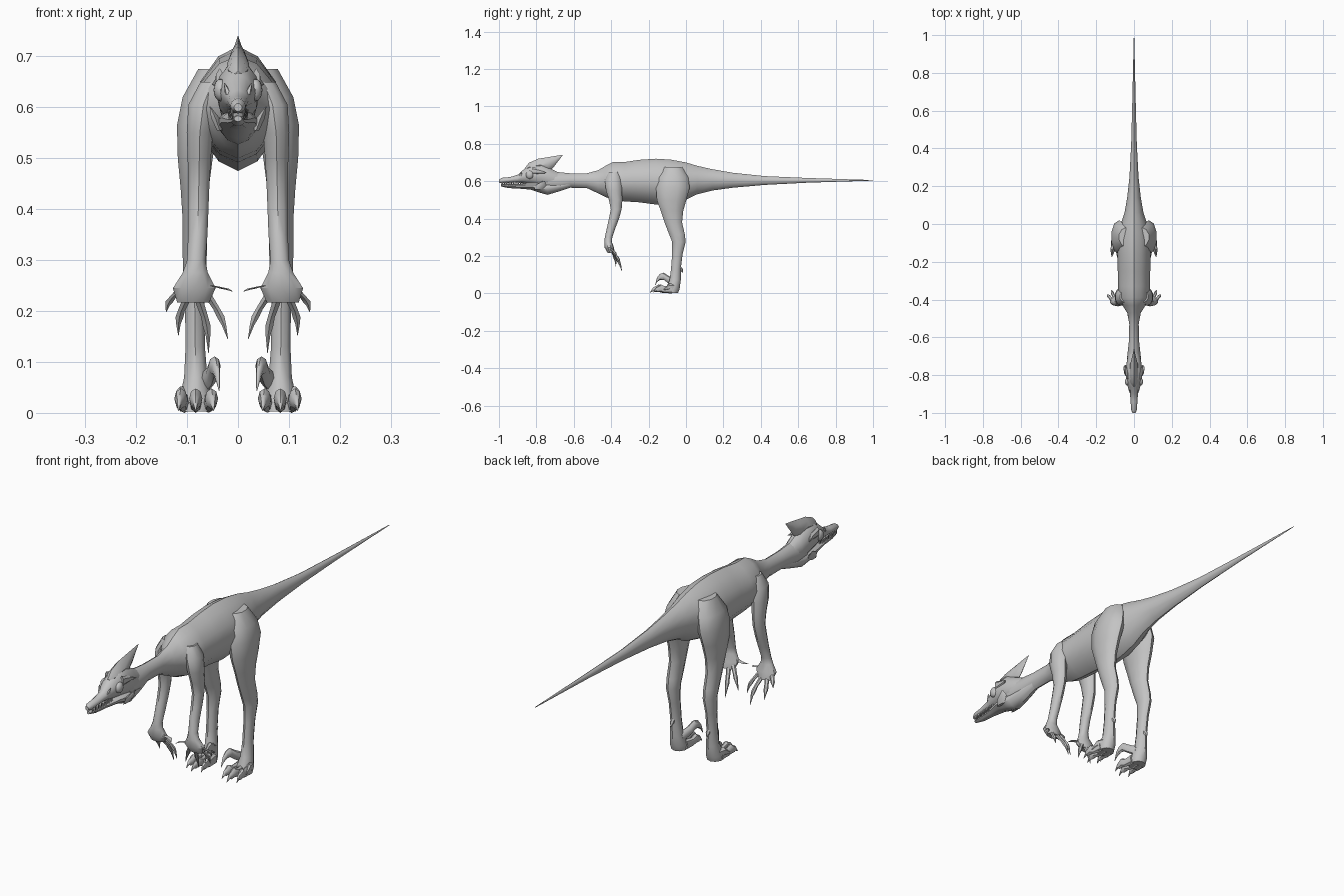
import bpy, bmesh, math

skin = bpy.data.materials.new("grey skin")
skin.diffuse_color = (0.55, 0.55, 0.55, 1)


def finish(name, bm, mirror=False, angle=40):
    """Turn a bmesh into a smooth shaded object, optionally mirrored in x."""
    bmesh.ops.recalc_face_normals(bm, faces=bm.faces)
    me = bpy.data.meshes.new(name)
    bm.to_mesh(me)
    bm.free()
    me.materials.append(skin)
    ob = bpy.data.objects.new(name, me)
    bpy.context.collection.objects.link(ob)
    if mirror:
        ob.modifiers.new("mirror", "MIRROR").use_mirror_merge = False
    bpy.ops.object.select_all(action='DESELECT')
    ob.select_set(True)
    bpy.context.view_layer.objects.active = ob
    bpy.ops.object.shade_smooth_by_angle(angle=math.radians(angle))
    return ob


def loft(bm, rings, axis, sides=10, peak=1.0):
    """Skin rings of (x, y, z, half width, half depth) across the given axis."""
    loops = []
    for x, y, z, a, b in rings:
        loop = []
        for i in range(sides):
            t = 2 * math.pi * i / sides + math.pi / 2
            c, s = math.cos(t), math.sin(t)
            u = a * math.copysign(abs(c) ** peak, c)
            v = b * math.copysign(abs(s) ** peak, s)
            co = (x + u, y, z + v) if axis == 'Y' else (x + u, y + v, z)
            loop.append(bm.verts.new(co))
        loops.append(loop)
    for p, q in zip(loops, loops[1:]):
        for i in range(sides):
            j = (i + 1) % sides
            bm.faces.new((p[i], p[j], q[j], q[i]))
    bm.faces.new(loops[0])
    bm.faces.new(loops[-1])


def part(name, rings, axis, sides=10, peak=1.0, mirror=False):
    bm = bmesh.new()
    loft(bm, rings, axis, sides, peak)
    return finish(name, bm, mirror)


def spans(rows):
    """(y, bottom, top, half width) to rings centred on x = 0."""
    return [(0, y, (lo + hi) / 2, w, (hi - lo) / 2) for y, lo, hi, w in rows]


# Neck, torso and tail as one ridged body
part("body", spans([
    (-0.76, 0.545, 0.66, 0.035), (-0.70, 0.545, 0.65, 0.036),
    (-0.62, 0.565, 0.642, 0.027), (-0.53, 0.563, 0.642, 0.025),
    (-0.47, 0.535, 0.658, 0.036), (-0.43, 0.515, 0.682, 0.062),
    (-0.39, 0.50, 0.702, 0.085), (-0.33, 0.492, 0.702, 0.084),
    (-0.25, 0.487, 0.714, 0.086), (-0.16, 0.475, 0.72, 0.088),
    (-0.08, 0.48, 0.715, 0.088), (0.0, 0.50, 0.70, 0.07),
    (0.06, 0.53, 0.682, 0.05), (0.14, 0.55, 0.664, 0.036),
    (0.25, 0.565, 0.645, 0.024), (0.42, 0.58, 0.627, 0.015),
    (0.65, 0.592, 0.617, 0.009), (1.0, 0.603, 0.606, 0.001)]),
    'Y', 12, 1.2)

# Skull with tapering snout
part("skull", spans([
    (-1.0, 0.592, 0.608, 0.008), (-0.985, 0.588, 0.618, 0.015),
    (-0.94, 0.592, 0.622, 0.018), (-0.90, 0.592, 0.634, 0.021),
    (-0.865, 0.588, 0.665, 0.032), (-0.82, 0.58, 0.69, 0.042),
    (-0.77, 0.565, 0.692, 0.043), (-0.72, 0.56, 0.665, 0.037),
    (-0.68, 0.565, 0.645, 0.028)]), 'Y', 12, 1.1)

# Lower jaw and throat
part("lower_jaw", spans([
    (-0.99, 0.572, 0.584, 0.008), (-0.95, 0.563, 0.584, 0.015),
    (-0.89, 0.56, 0.586, 0.021), (-0.83, 0.555, 0.595, 0.035),
    (-0.78, 0.538, 0.60, 0.042), (-0.74, 0.527, 0.60, 0.038),
    (-0.68, 0.545, 0.60, 0.03), (-0.61, 0.568, 0.61, 0.02)]),
    'Y', 10, 1.2)

# Backswept head crest
part("head_crest", spans([
    (-0.86, 0.655, 0.672, 0.006), (-0.84, 0.65, 0.698, 0.02),
    (-0.79, 0.65, 0.72, 0.022), (-0.74, 0.65, 0.728, 0.02),
    (-0.71, 0.672, 0.733, 0.012), (-0.685, 0.705, 0.737, 0.006),
    (-0.66, 0.737, 0.741, 0.001)]), 'Y', 8, 1.5)

# Bulging eyes
bm = bmesh.new()
bmesh.ops.create_uvsphere(bm, u_segments=12, v_segments=8, radius=1)
for v in bm.verts:
    v.co = (0.034 + v.co.x * 0.014, -0.835 + v.co.y * 0.021, 0.634 + v.co.z * 0.022)
finish("eye", bm, True)

# Brow horns and cheek spikes, three sided
bm = bmesh.new()
loft(bm, [(0.018, -0.885, 0.625, 0.008, 0.012), (0.027, -0.88, 0.648, 0.001, 0.001)], 'Z', 5)
loft(bm, [(0.036, -0.79, 0.555, 0.006, 0.022), (0.044, -0.775, 0.578, 0.010, 0.03),
          (0.055, -0.76, 0.602, 0.001, 0.004)], 'Z', 6)
loft(bm, [(0.036, -0.82, 0.655, 0.008, 0.022), (0.036, -0.775, 0.65, 0.010, 0.012),
          (0.05, -0.745, 0.645, 0.001, 0.001)], 'Y', 6)
finish("face_spikes", bm, True)

# Teeth along both jaws
bm = bmesh.new()
for i in range(7):
    y = -0.98 + i * 0.019
    x = 0.011 + i * 0.0011
    loft(bm, [(x, y, 0.596, 0.003, 0.005), (x, y, 0.575, 0.0004, 0.0004)], 'Z', 4)
    loft(bm, [(x, y + 0.009, 0.578, 0.003, 0.004), (x, y + 0.009, 0.598, 0.0004, 0.0004)], 'Z', 4)
finish("teeth", bm, True)

# Hind legs, hip to sole
part("hind_leg", [
    (0.045, -0.07, 0.675, 0.035, 0.05), (0.067, -0.07, 0.62, 0.044, 0.082),
    (0.079, -0.07, 0.565, 0.043, 0.090), (0.084, -0.077, 0.50, 0.036, 0.079),
    (0.085, -0.075, 0.44, 0.029, 0.060), (0.085, -0.068, 0.38, 0.025, 0.047),
    (0.085, -0.048, 0.315, 0.025, 0.042), (0.085, -0.038, 0.275, 0.024, 0.036),
    (0.085, -0.046, 0.21, 0.020, 0.028), (0.084, -0.054, 0.13, 0.020, 0.026),
    (0.083, -0.058, 0.07, 0.024, 0.030), (0.083, -0.072, 0.025, 0.034, 0.038),
    (0.083, -0.078, 0.003, 0.032, 0.036)], 'Z', 10, mirror=True)

# Heel spur
part("heel_spur", [(0.083, -0.045, 0.15, 0.008, 0.012), (0.083, -0.03, 0.13, 0.009, 0.014),
                   (0.083, -0.018, 0.112, 0.001, 0.001)], 'Z', 6, mirror=True)

# Walking toes with claws
bm = bmesh.new()
for x, tip, length in ((0.058, 0.048, 0.10), (0.083, 0.083, 0.118), (0.105, 0.117, 0.10)):
    path = ((0, 0.022, 0.014, 0.022), (0.4, 0.02, 0.011, 0.018), (0.6, 0.028, 0.013, 0.02),
            (0.75, 0.022, 0.009, 0.016), (0.85, 0.022, 0.006, 0.010), (1, 0.005, 0.001, 0.001))
    loft(bm, [(x + (tip - x) * t, -0.075 - length * t, z, a, b) for t, z, a, b in path], 'Y', 8)
finish("toes", bm, True)

# Raised inner toe with a hooked claw
part("raised_toe", [
    (0.07, -0.06, 0.055, 0.014, 0.022), (0.052, -0.095, 0.075, 0.012, 0.020),
    (0.046, -0.12, 0.092, 0.012, 0.019), (0.043, -0.14, 0.088, 0.008, 0.016),
    (0.04, -0.155, 0.072, 0.005, 0.012), (0.037, -0.165, 0.045, 0.001, 0.002)],
    'Y', 8, mirror=True)

# Outer foot bump
part("outer_toe", [(0.10, -0.06, 0.03, 0.014, 0.022), (0.113, -0.09, 0.034, 0.010, 0.018),
                   (0.122, -0.12, 0.02, 0.001, 0.002)], 'Y', 6, mirror=True)

# Arms, shoulder to palm
part("arm", [
    (0.05, -0.385, 0.65, 0.025, 0.03), (0.068, -0.388, 0.605, 0.031, 0.045),
    (0.075, -0.385, 0.55, 0.027, 0.043), (0.076, -0.376, 0.50, 0.024, 0.036),
    (0.077, -0.373, 0.45, 0.022, 0.029), (0.078, -0.385, 0.40, 0.021, 0.027),
    (0.079, -0.400, 0.35, 0.020, 0.023), (0.082, -0.414, 0.30, 0.019, 0.020),
    (0.084, -0.416, 0.275, 0.026, 0.020), (0.086, -0.410, 0.245, 0.044, 0.025),
    (0.088, -0.400, 0.217, 0.033, 0.019)], 'Z', 10, mirror=True)

# Fingers: root and tip, bending through a knuckle into a thin claw
bm = bmesh.new()
for (x0, y0, z0), (x1, y1, z1) in (
        ((0.055, -0.415, 0.25), (0.010, -0.43, 0.238)),
        ((0.062, -0.400, 0.235), (0.020, -0.375, 0.145)),
        ((0.078, -0.395, 0.225), (0.058, -0.342, 0.118)),
        ((0.100, -0.395, 0.225), (0.117, -0.350, 0.152)),
        ((0.115, -0.405, 0.24), (0.141, -0.375, 0.198))):
    rings = []
    for t, r in ((0, 0.010), (0.35, 0.008), (0.5, 0.009), (0.7, 0.005), (1, 0.0006)):
        bow = 0.016 * math.sin(math.pi * t)
        out = math.copysign(bow * 0.4, x1 - x0)
        rings.append((x0 + (x1 - x0) * t + out, y0 + (y1 - y0) * t + bow * 0.5,
                      z0 + (z1 - z0) * t, r, r))
    loft(bm, rings, 'Z', 6)
finish("fingers", bm, True)
